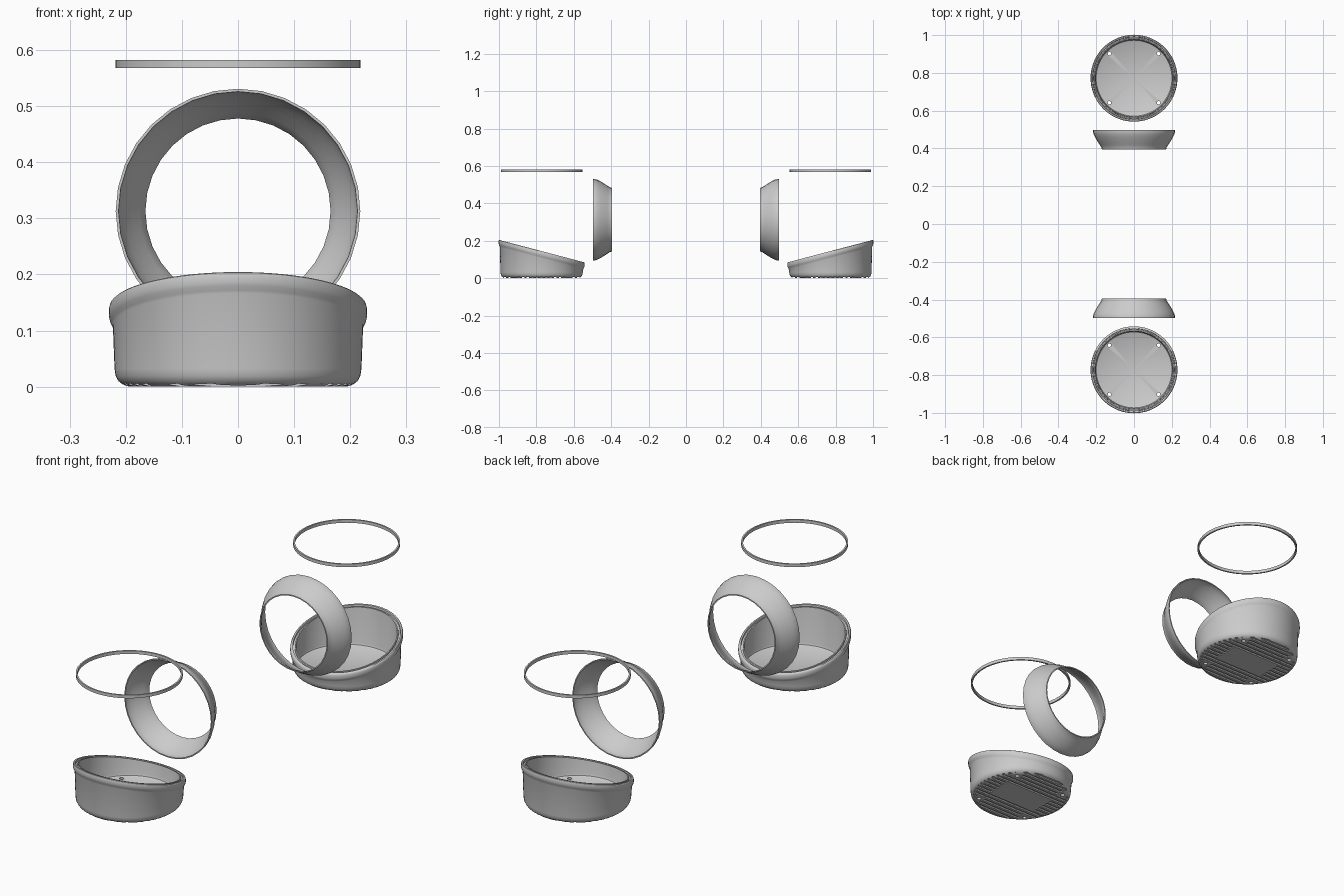
import bpy, bmesh, math
from mathutils import Vector

if "Cube" in bpy.data.objects:
    bpy.data.objects.remove(bpy.data.objects["Cube"])

CY = 0.772          # distance of each bowl axis from the origin
SLOPE = 0.263       # tilt of the bowl rim


def finish(name, bm, angle=35):
    bmesh.ops.recalc_face_normals(bm, faces=bm.faces)
    me = bpy.data.meshes.new(name)
    bm.to_mesh(me)
    bm.free()
    ob = bpy.data.objects.new(name, me)
    bpy.context.collection.objects.link(ob)
    if angle:
        select(ob)
        bpy.ops.object.shade_smooth_by_angle(angle=math.radians(angle))
    return ob


def select(ob):
    bpy.ops.object.select_all(action='DESELECT')
    ob.select_set(True)
    bpy.context.view_layer.objects.active = ob


def lathe(profile, n, place, closed=True):
    """Revolve profile rows; place(row, cos, sin) gives the position. Radius 0 makes a pole."""
    bm = bmesh.new()
    rings = []
    for row in profile:
        count = 1 if row[0] == 0 else n
        rings.append([bm.verts.new(place(row, math.cos(2 * math.pi * i / n),
                                         math.sin(2 * math.pi * i / n))) for i in range(count)])
    pairs = list(zip(rings, rings[1:]))
    if closed:
        pairs.append((rings[-1], rings[0]))
    for a, b in pairs:
        for i in range(n):
            j = (i + 1) % n
            vs = [a[i % len(a)], a[j % len(a)], b[j % len(b)], b[i % len(b)]]
            bm.faces.new(list(dict.fromkeys(vs)))
    return bm


def groove_spans(y, length):
    """x intervals of one sole groove, skipping the screw pads and centre plate."""
    blocks = []
    if abs(y) < 0.05:
        blocks.append((-0.125, 0.125))
    d = abs(abs(y) - 0.13)
    if d < 0.022:
        h = math.sqrt(0.022 ** 2 - d * d) + 0.004
        blocks += [(-0.13 - h, -0.13 + h), (0.13 - h, 0.13 + h)]
    x, spans = -length, []
    for a, b in sorted(blocks):
        if a > x:
            spans.append((x, a))
        x = max(x, b)
    if x < length:
        spans.append((x, length))
    return [s for s in spans if s[1] - s[0] > 0.006]


def box(bm, x0, x1, y0, y1, z0, z1):
    vs = bmesh.ops.create_cube(bm, size=1)['verts']
    for v in vs:
        v.co = Vector(((x0 + x1) / 2 + v.co.x * (x1 - x0),
                       (y0 + y1) / 2 + v.co.y * (y1 - y0),
                       (z0 + z1) / 2 + v.co.z * (z1 - z0)))


def cut(ob, cutter):
    cutter.hide_render = True
    m = ob.modifiers.new('cut', 'BOOLEAN')
    m.operation, m.solver, m.object = 'DIFFERENCE', 'EXACT', cutter
    select(ob)
    bpy.ops.object.modifier_apply(modifier=m.name)
    bpy.data.objects.remove(cutter)


# bowl cross-section: radius, height, share of rim tilt
BOWL = [(0, 0, 0), (0.193, 0, 0), (0.204, 0.003, 0), (0.213, 0.010, 0), (0.218, 0.019, 0),
        (0.220, 0.032, 0), (0.223, 0.108, 1), (0.225, 0.113, 1), (0.2285, 0.120, 1),
        (0.230, 0.126, 1), (0.230, 0.138, 1), (0.2285, 0.143, 1), (0.226, 0.145, 1),
        (0.2195, 0.145, 1), (0.2185, 0.137, 1), (0.2115, 0.137, 1), (0.2105, 0.143, 1),
        (0.206, 0.143, 1), (0.205, 0.139, 1), (0.204, 0.034, 0), (0.201, 0.026, 0),
        (0.195, 0.022, 0), (0, 0.022, 0)]

# flared collar: radius, distance from the wide end
COLLAR = [(0.218, 0), (0.2175, 0.010), (0.214, 0.022), (0.206, 0.038), (0.193, 0.060),
          (0.181, 0.078), (0.173, 0.091), (0.170, 0.102)]

# gasket: radius, height
GASKET = [(0.218, 0.568), (0.218, 0.582), (0.211, 0.582), (0.211, 0.568)]

for side, s in (('front', -1), ('back', 1)):
    # bowl with slanted rim
    def bowl_at(row, c, sn):
        r, z, w = row
        return (r * c, s * CY + r * sn, z + w * SLOPE * s * r * sn)
    bowl = finish(side + '_bowl', lathe(BOWL, 72, bowl_at, closed=False), 0)

    # grip grooves in the sole
    bm = bmesh.new()
    for k in range(-8, 9):
        y = k * 0.0245
        for a, b in groove_spans(y, 0.24):
            box(bm, a, b, s * CY + y - 0.006, s * CY + y + 0.006, -0.02, 0.006)
    cut(bowl, finish('groove_cutter', bm, 0))

    # four screw holes
    bm = bmesh.new()
    for hx in (-0.13, 0.13):
        for hy in (-0.13, 0.13):
            vs = bmesh.ops.create_cone(bm, cap_ends=True, segments=20, radius1=0.009,
                                       radius2=0.009, depth=0.1)['verts']
            bmesh.ops.translate(bm, verts=vs, vec=(hx, s * CY + hy, 0.01))
    cut(bowl, finish('hole_cutter', bm, 0))
    select(bowl)
    bpy.ops.object.shade_smooth_by_angle(angle=math.radians(35))

    # flared collar lying on its side
    wall = COLLAR + [(r - 0.005, d) for r, d in reversed(COLLAR)]
    finish(side + '_collar', lathe(wall, 32, lambda row, c, sn: (
        row[0] * c, s * (0.497 - row[1]), 0.313 + row[0] * sn)))

    # flat gasket ring
    finish(side + '_gasket', lathe(GASKET, 72, lambda row, c, sn: (
        row[0] * c, s * CY + row[0] * sn, row[1])))
